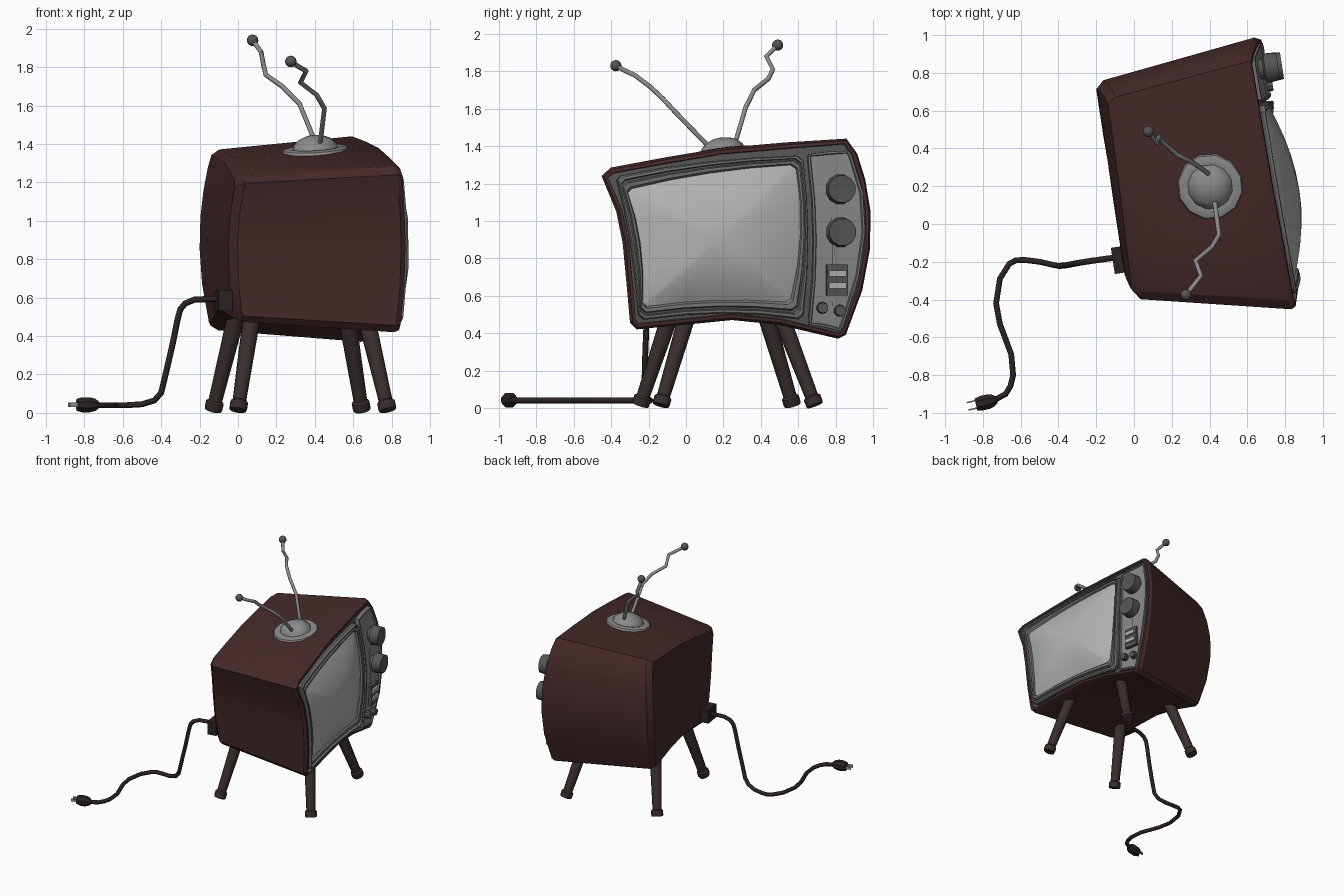
import bpy, bmesh, math
from mathutils import Vector

if "Cube" in bpy.data.objects:
    bpy.data.objects.remove(bpy.data.objects["Cube"])

C, S = 0.988, 0.151          # the set is turned slightly about z


def mat(name, r, g, b):
    m = bpy.data.materials.new(name)
    m.diffuse_color = (r, g, b, 1)
    m.use_nodes = True
    m.node_tree.nodes["Principled BSDF"].inputs["Base Color"].default_value = m.diffuse_color
    return m


MAROON = mat("maroon cabinet", .062, .023, .023)
LEG = mat("dark brown legs", .043, .027, .027)
CORD = mat("black brown cord", .024, .016, .017)
DARK = mat("dark grey", .09, .09, .09)
MID = mat("mid grey", .17, .17, .17)
PANEL = mat("panel grey", .24, .24, .24)
GLASS = mat("screen glass", .45, .45, .45)
METAL = mat("antenna metal", .26, .26, .26)


def world(n, u, z):
    return Vector((C * n - S * u, S * n + C * u, z))


def front_n(z):
    return .815 - .18 * (z - .8) ** 2


def face_pt(p, d=0):
    """Point on the curved front, from right-view y, z and outward offset."""
    return world(front_n(p[1]) + d, 1.012 * p[0] - .122, p[1])


def finish(ob, angle=30):
    bpy.ops.object.select_all(action='DESELECT')
    ob.select_set(True)
    bpy.context.view_layer.objects.active = ob
    bpy.ops.object.shade_smooth_by_angle(angle=math.radians(angle))
    return ob


def loft(name, rings, mats, bands=None, angle=30):
    """Skin closed rings, cap both ends; bands gives the material per band."""
    bm = bmesh.new()
    vs = [[bm.verts.new(p) for p in r] for r in rings]
    k = len(rings[0])
    for i in range(len(vs) - 1):
        for j in range(k):
            f = bm.faces.new((vs[i][j], vs[i][(j + 1) % k], vs[i + 1][(j + 1) % k], vs[i + 1][j]))
            f.material_index = bands[i] if bands else 0
    bm.faces.new(vs[0]).material_index = bands[0] if bands else 0
    bm.faces.new(vs[-1]).material_index = bands[-1] if bands else 0
    bmesh.ops.recalc_face_normals(bm, faces=bm.faces)
    me = bpy.data.meshes.new(name)
    bm.to_mesh(me)
    bm.free()
    for m in mats:
        me.materials.append(m)
    ob = bpy.data.objects.new(name, me)
    bpy.context.collection.objects.link(ob)
    return finish(ob, angle)


def lathe(name, origin, axis, profile, segs, m):
    q = Vector(axis).to_track_quat('Z', 'Y')
    rings = [[Vector(origin) + q @ Vector((r * math.cos(a), r * math.sin(a), h))
              for a in (2 * math.pi * (i + .5) / segs for i in range(segs))] for r, h in profile]
    return loft(name, rings, [m], angle=35)


def box(name, c, ax, size, m):
    """Box with its length along ax (horizontal), then width, then height."""
    a = Vector(ax).normalized()
    b = Vector((-a.y, a.x, 0))
    l, w, h = (s / 2 for s in size)
    rings = [[Vector(c) + a * e * l + b * i * w + Vector((0, 0, j * h))
              for i, j in ((-1, -1), (1, -1), (1, 1), (-1, 1))] for e in (-1, 1)]
    return loft(name, rings, [m])


def tube(name, pts, r, m):
    cu = bpy.data.curves.new(name, 'CURVE')
    cu.dimensions = '3D'
    cu.bevel_depth, cu.bevel_resolution, cu.use_fill_caps = r, 2, True
    sp = cu.splines.new('POLY')
    sp.points.add(len(pts) - 1)
    for p, co in zip(sp.points, pts):
        p.co = (*co, 1)
    cu.materials.append(m)
    ob = bpy.data.objects.new(name, cu)
    bpy.context.collection.objects.link(ob)
    bpy.ops.object.select_all(action='DESELECT')
    ob.select_set(True)
    bpy.context.view_layer.objects.active = ob
    bpy.ops.object.convert(target='MESH')
    finish(bpy.context.view_layer.objects.active, 50)


def inset(poly, d):
    out = []
    for i, p in enumerate(poly):
        a, p, b = Vector(poly[i - 1]), Vector(p), Vector(poly[(i + 1) % len(poly)])
        t = (p - a).normalized() + (b - p).normalized()
        t.normalize()
        out.append(p + Vector((-t.y, t.x)) * d)
    return out


def outline(corners, mids):
    """Four bowed sides with small cut corners."""
    pts = []
    for i in range(4):
        a, m, b = Vector(corners[i]), Vector(mids[i]), Vector(corners[(i + 1) % 4])
        for t in (.03, .27, .5, .73, .97):
            pts.append(a * (1 - t) * (1 - 2 * t) + m * 4 * t * (1 - t) + b * t * (2 * t - 1))
    return pts


def blend(a, b, t, d):
    return [face_pt(p.lerp(q, t), d) for p, q in zip(a, b)]


# cabinet: warped outline as seen from the screen side, tapering to the back
prof = [(-.295, .455), (-.26, .42), (-.05, .44), (.25, .47), (.5, .445), (.82, .37), (.86, .39),
        (.945, .63), (.985, .85), (.99, 1.05), (.965, 1.22), (.925, 1.36), (.87, 1.44), (.55, 1.42),
        (.2, 1.39), (-.1, 1.34), (-.395, 1.285), (-.445, 1.24), (-.37, 1.05), (-.337, .88), (-.315, .65)]


def back_ring(su, sz, n0, bulge):
    out = []
    for y, z in prof:
        zz = .87 + (z - .87) * sz
        out.append(world(n0 + bulge * (zz - .87) ** 2, .34 + (1.012 * y - .122 - .34) * su, zz))
    return out


def front_ring(d_in, d_out, s=1):
    c = Vector((.27, .9))
    return [face_pt(c + (Vector(p) - c) * s, d_out) for p in inset(prof, d_in)]


rings = [back_ring(.25, .25, -.09, .22), back_ring(.5, .55, -.09, .22), back_ring(.74, .83, -.09, .22),
         back_ring(.81, .88, -.05, .22), front_ring(0, -.025), front_ring(.012, 0),
         front_ring(.03, 0), front_ring(.034, -.025), front_ring(.034, -.025, .5),
         front_ring(.034, -.025, .1)]
loft("cabinet", rings, [MAROON, DARK], [0, 0, 0, 0, 0, 0, 1, 1, 1])

# screen bezel with a groove, and bulging glass
outer = outline([(-.25, .468), (.625, .47), (.63, 1.35), (-.37, 1.235)],
                [(.21, .505), (.65, .9), (.11, 1.315), (-.3, .9)])
inner = outline([(-.23, .54), (.555, .565), (.59, 1.30), (-.315, 1.165)],
                [(.155, .575), (.61, .93), (.13, 1.255), (-.245, .88)])
steps = [(0, -.04), (0, .005), (.1, .015), (.28, .015), (.36, -.01), (.5, -.01), (.58, .012),
         (.85, .008), (1, -.008), (1, -.04)]
loft("screen_bezel", [blend(outer, inner, t, d) for t, d in steps], [MID, DARK],
     [1, 0, 0, 0, 1, 0, 0, 0, 0])
mid = [Vector((.16, .9))] * len(inner)
loft("screen_glass", [blend(inner, mid, 0, -.04)] +
     [blend(inner, mid, t, -.006 + .085 * (1 - (1 - t) ** 2)) for t in (0, .15, .35, .55, .75, .95)],
     [GLASS], angle=40)

# control panel
po = outline([(.655, .445), (.83, .41), (.88, 1.375), (.655, 1.355)],
             [(.74, .432), (.955, .94), (.77, 1.37), (.68, .9)])
pi = inset(po, .016)
loft("control_panel", [blend(po, pi, 0, -.04), blend(po, pi, 0, .008), blend(po, pi, .7, .008),
                       blend(po, pi, 1, -.004),
                       blend(pi, [Vector((.79, p.y)) for p in pi], .9, -.004)],
     [MID, PANEL], [0, 0, 0, 1])

# knobs
AX = (C, S, 0)
for i, z in enumerate((1.17, .94)):
    lathe(f"tuning_knob_{i + 1}", face_pt((.823, z), -.02), AX,
          [(.055, 0), (.055, .03), (.081, .04), (.074, .11), (.02, .11)], 12, DARK)
for i, p in enumerate(((.727, .535), (.82, .52))):
    lathe(f"small_knob_{i + 1}", face_pt(p, -.02), AX,
          [(.025, 0), (.032, .03), (.028, .055), (.01, .055)], 10, DARK)

# push button block
box("button_block", face_pt((.805, .685), .002), AX, (.03, .115, .165), DARK)
for i, z in enumerate((.72, .655)):
    box(f"push_button_{i + 1}", face_pt((.805, z), .015), AX, (.035, .095, .032), GLASS)

# legs: top and foot positions on the floor plan
legs = {"back_left": ((.06, -.11), (0, -.245)), "front_left": ((.685, -.015), (.78, -.135)),
        "front_right": ((.58, .535), (.645, .69)), "back_right": ((-.03, .45), (-.13, .57))}
for name, (t, f) in legs.items():
    foot, top = Vector((*f, .014)), Vector((*t, .42))
    ax = top - foot
    ln = ax.length * 1.25
    lathe(name + "_leg", foot, ax, [(.044, 0), (.047, .01), (.047, .045), (.036, .055),
                                    (.046, ln - .05), (.046, ln)], 12, LEG)

# antenna base and rods
lathe("antenna_base", (.405, .2, 1.35), (-.06, -.13, 1),
      [(.17, 0), (.177, .012), (.17, .026), (.14, .034), (.12, .03), (.112, .05), (.085, .075),
       (.045, .092), (.005, .097)], 12, METAL)
rods = [[(.395, .255, 1.40), (.39, .27, 1.44), (.32, .32, 1.61), (.23, .365, 1.70), (.145, .44, 1.76),
         (.133, .465, 1.81), (.12, .43, 1.88), (.076, .49, 1.94)],
        [(.42, .13, 1.39), (.43, .10, 1.42), (.45, -.06, 1.585), (.41, -.125, 1.655),
         (.325, -.195, 1.72), (.355, -.275, 1.78), (.32, -.32, 1.80), (.275, -.375, 1.83)]]
for i, pts in enumerate(rods):
    tube(f"antenna_rod_{i + 1}", pts, .013, METAL)
    bpy.ops.mesh.primitive_uv_sphere_add(segments=12, ring_count=8, radius=.03, location=pts[-1])
    ball = bpy.context.object
    ball.name = f"antenna_tip_{i + 1}"
    ball.data.materials.append(DARK)
    finish(ball, 40)

# power cord with socket block and plug
box("cord_socket", (-.075, -.19, .585), AX, (.075, .14, .11), CORD)
tube("power_cord", [(-.08, -.175, .595), (-.225, -.195, .59), (-.275, -.203, .57), (-.3, -.207, .54),
                    (-.315, -.21, .485), (-.34, -.215, .36), (-.37, -.22, .23), (-.4, -.222, .105),
                    (-.435, -.215, .065), (-.5, -.2, .045), (-.58, -.19, .04), (-.625, -.192, .04),
                    (-.66, -.21, .04), (-.71, -.29, .04), (-.73, -.42, .04), (-.71, -.53, .04),
                    (-.65, -.69, .04), (-.64, -.80, .04), (-.655, -.86, .04), (-.68, -.9, .04),
                    (-.74, -.933, .04)], .016, CORD)
pd = Vector((-.97, -.22, 0)).normalized()
start = Vector((-.725, -.93, .042))
lathe("plug", start, pd, [(.018, 0), (.034, .02), (.042, .05), (.042, .085), (.034, .115), (.01, .115)],
      8, CORD)
side = Vector((-pd.y, pd.x, 0))
for i, s in enumerate((-1, 1)):
    box(f"plug_prong_{i + 1}", start + pd * .13 + side * .02 * s, pd, (.06, .008, .022), METAL)
